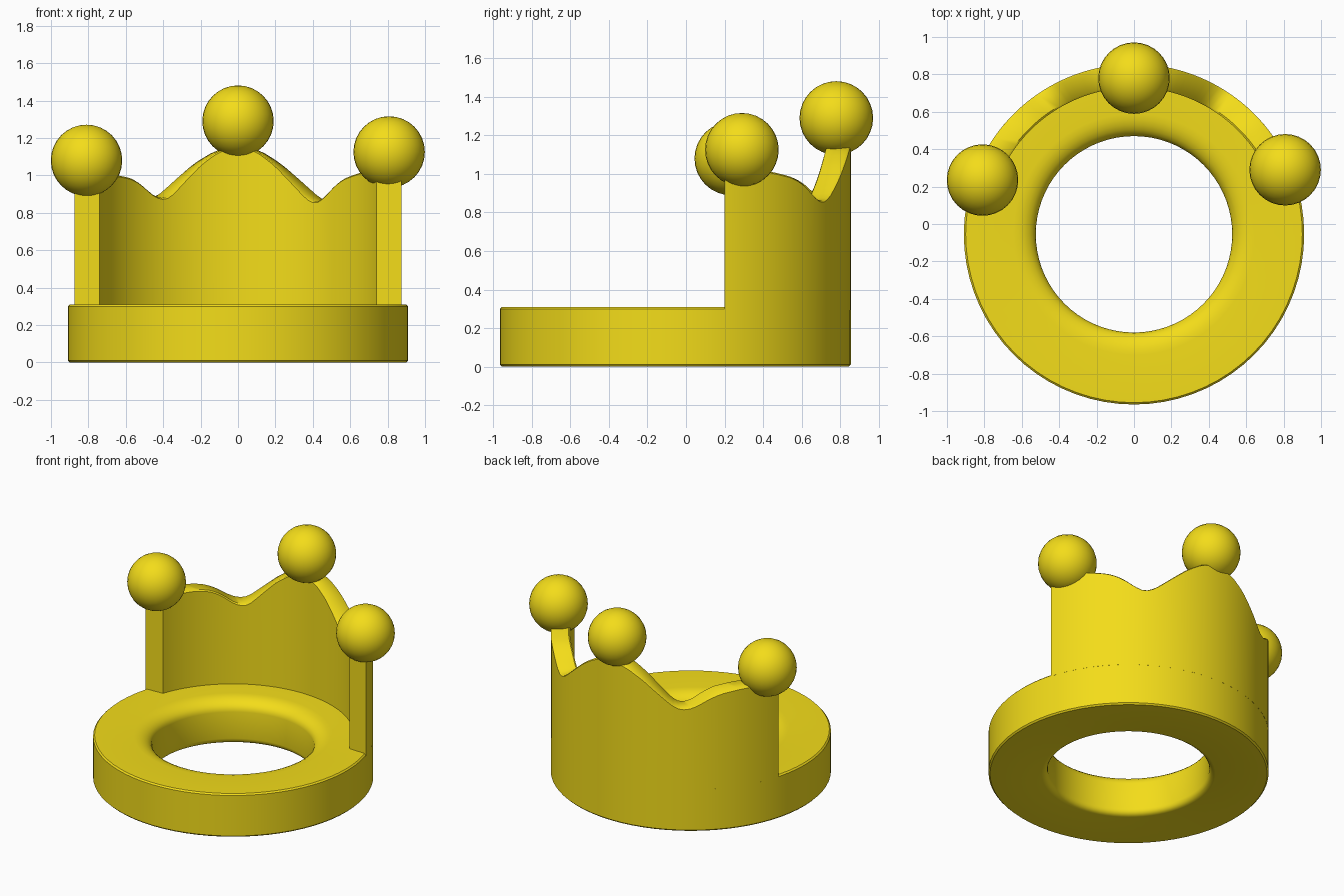
import bpy, bmesh, math
from math import sin, cos, pi, radians

if "Cube" in bpy.data.objects:
    bpy.data.objects.remove(bpy.data.objects["Cube"])

CY, R_OUT, R_IN = -0.055, 0.91, 0.785

gold = bpy.data.materials.new("yellow_gold")
gold.diffuse_color = (0.9, 0.72, 0.01, 1)
gold.use_nodes = True
gold.node_tree.nodes["Principled BSDF"].inputs["Base Color"].default_value = gold.diffuse_color


def finish(bm, name, angle=40):
    bmesh.ops.recalc_face_normals(bm, faces=bm.faces)
    mesh = bpy.data.meshes.new(name)
    bm.to_mesh(mesh)
    bm.free()
    ob = bpy.data.objects.new(name, mesh)
    bpy.context.collection.objects.link(ob)
    mesh.materials.append(gold)
    bpy.ops.object.select_all(action='DESELECT')
    ob.select_set(True)
    bpy.context.view_layer.objects.active = ob
    bpy.ops.object.shade_smooth_by_angle(angle=radians(angle))
    return ob


def loft(rings, closed):
    """Skin a list of closed cross-sections; cap the ends unless closed."""
    bm = bmesh.new()
    rows = [[bm.verts.new(p) for p in ring] for ring in rings]
    n = len(rows[0])
    for i in range(len(rows) if closed else len(rows) - 1):
        a, b = rows[i], rows[(i + 1) % len(rows)]
        for j in range(n):
            k = (j + 1) % n
            bm.faces.new((a[j], a[k], b[k], b[j]))
    if not closed:
        bm.faces.new(rows[0])
        bm.faces.new(rows[-1])
    return bm


def polar(r, north, z):
    """Point at an angle in degrees measured from +y towards +x."""
    return (r * sin(radians(north)), CY + r * cos(radians(north)), z)


# Base ring: profile with softly rounded hole edges
profile = [(0.90, 0), (R_OUT, 0.01), (R_OUT, 0.30), (0.90, 0.31)]
profile += [(0.645 - 0.12 * sin(t * pi / 12), 0.23 + 0.08 * cos(t * pi / 12)) for t in range(7)]
profile += [(0.565 - 0.04 * cos(t * pi / 8), 0.04 - 0.04 * sin(t * pi / 8)) for t in range(5)]
finish(loft([[polar(r, i * 5, z) for r, z in profile] for i in range(72)], True), "base_ring")

# Wavy back wall: height along the arc, left and right slightly different
right = [(0, 1.16), (8, 1.13), (15, 1.06), (25, 0.93), (29, 0.88), (32.5, 0.855),
         (36, 0.87), (43, 0.95), (48, 0.985), (56, 1.01), (66, 1.03), (75, 0.98)]
left = [(0, 1.16), (8, 1.13), (15, 1.065), (25, 0.935), (28, 0.895), (31.5, 0.875),
        (36, 0.89), (43, 0.955), (48, 0.985), (56, 1.0), (66, 1.0), (75, 0.95)]


def height(a):
    pts = right if a >= 0 else left
    a = abs(a)
    for (a0, z0), (a1, z1) in zip(pts, pts[1:]):
        if a <= a1:
            return z0 + (z1 - z0) * (a - a0) / (a1 - a0)
    return pts[-1][1]


sections = []
N = 64
for i in range(N + 1):
    t = 2 * i / N - 1
    outer, inner = 73.7 * t, 70.5 * t
    z = sum(height(outer + d) for d in (-1.5, 0, 1.5)) / 3
    sections.append([polar(R_OUT, outer, 0.295), polar(R_OUT, outer, z - 0.008),
                     polar(R_OUT - 0.01, outer, z), polar(R_IN + 0.01, inner, z),
                     polar(R_IN, inner, z - 0.008), polar(R_IN, inner, 0.295)])
finish(loft(sections, False), "crown_wall")

# Balls on the three peaks
for name, pos in (("left_ball", (-0.81, 0.235, 1.08)),
                  ("middle_ball", (0, 0.78, 1.29)),
                  ("right_ball", (0.808, 0.29, 1.125))):
    bm = bmesh.new()
    bmesh.ops.create_uvsphere(bm, u_segments=32, v_segments=16, radius=0.191)
    bmesh.ops.translate(bm, verts=bm.verts, vec=pos)
    finish(bm, name)
